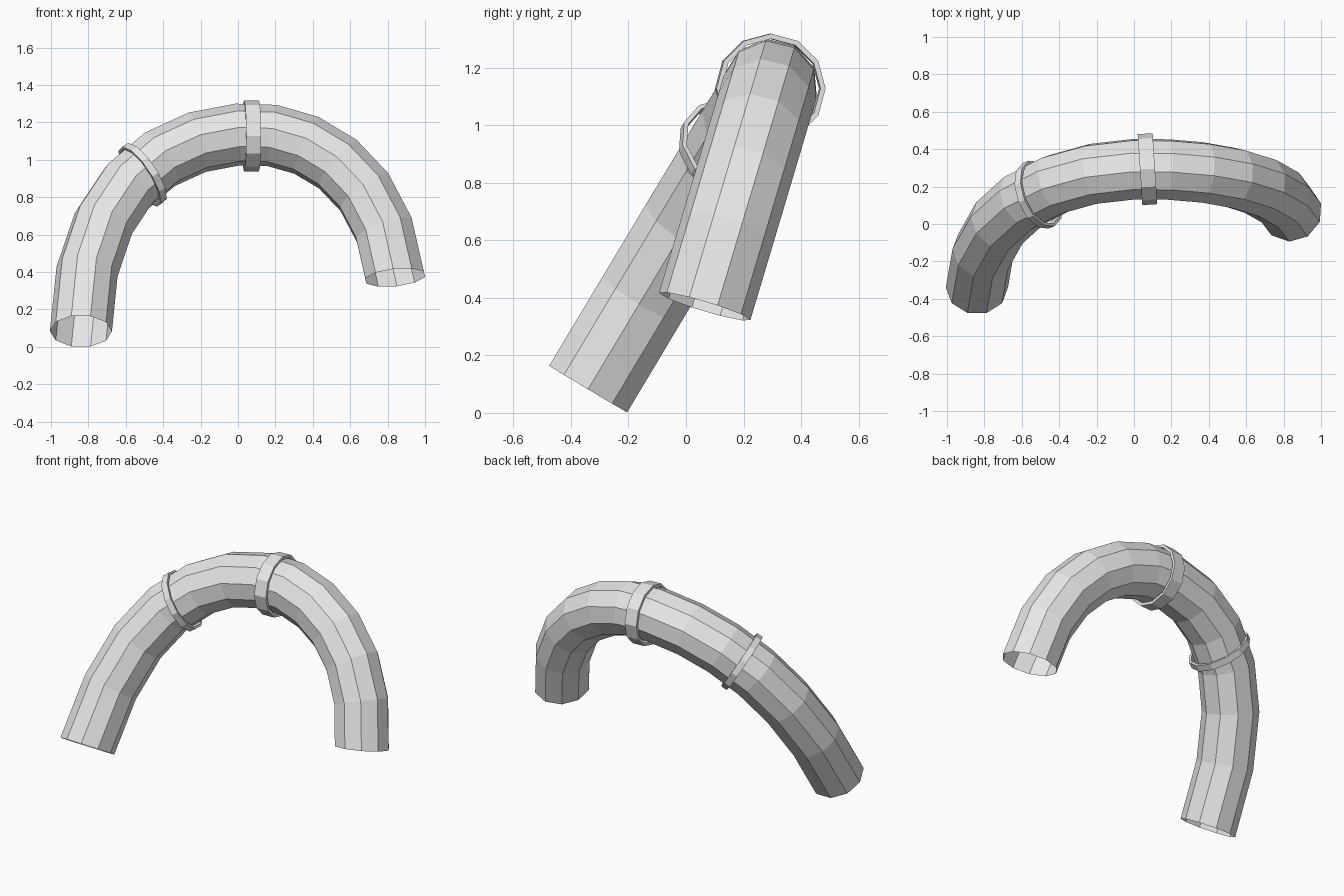
import bpy, bmesh, math
from mathutils import Vector
from mathutils.geometry import interpolate_bezier

cube = bpy.data.objects.get("Cube")
if cube:
    bpy.data.objects.remove(cube, do_unlink=True)

grey = bpy.data.materials.new("light grey")
grey.use_nodes = True
colour = (0.8, 0.8, 0.8, 1)
grey.diffuse_color = colour
grey.node_tree.nodes["Principled BSDF"].inputs["Base Color"].default_value = colour


def ring(bm, centre, side, up, radius, sides):
    """Add one polygon of vertices around a centre."""
    step = math.tau / sides
    return [bm.verts.new(centre + radius * (math.cos(i * step) * side + math.sin(i * step) * up))
            for i in range(sides)]


def bridge(bm, a, b):
    """Join two rings with quads."""
    n = len(a)
    for i in range(n):
        j = (i + 1) % n
        bm.faces.new((a[i], a[j], b[j], b[i]))


def finish(bm, name):
    bmesh.ops.recalc_face_normals(bm, faces=bm.faces)
    mesh = bpy.data.meshes.new(name)
    bm.to_mesh(mesh)
    bm.free()
    mesh.materials.append(grey)
    obj = bpy.data.objects.new(name, mesh)
    bpy.context.collection.objects.link(obj)
    return obj


def sweep(name, path, first, last, radius, sides):
    """Open tube along a path, carrying its frame without twist."""
    tangents = [first]
    tangents += [((c - b).normalized() + (b - a).normalized()).normalized()
                 for a, b, c in zip(path, path[1:], path[2:])]
    tangents.append(last)
    side = Vector((-1, 0, 0))
    previous, old = tangents[0], None
    bm = bmesh.new()
    for point, tangent in zip(path, tangents):
        side = previous.rotation_difference(tangent) @ side
        side = (side - tangent * side.dot(tangent)).normalized()
        new = ring(bm, point, side, tangent.cross(side), radius, sides)
        if old:
            bridge(bm, old, new)
        old, previous = new, tangent
    return finish(bm, name)


def band(name, centre, axis, outer, inner, width, sides=12):
    """Flat clamp with a rectangular section around the pipe."""
    centre, axis = Vector(centre), Vector(axis).normalized()
    side = axis.cross(Vector((0, 0, 1))).normalized()
    up = side.cross(axis)
    bm = bmesh.new()
    loops = [ring(bm, centre + axis * offset, side, up, r, sides)
             for r, offset in ((outer, -width / 2), (outer, width / 2),
                               (inner, width / 2), (inner, -width / 2))]
    for i in range(4):
        bridge(bm, loops[i], loops[(i + 1) % 4])
    return finish(bm, name)


# Pipe: two curved halves leaning in different planes, meeting at the crown
crown = Vector((0, 0.293, 1.135))
right_half = [Vector((-0.84, -0.34, 0.083)), Vector((-0.834, 0.08, 0.785)),
              Vector((-0.451, 0.272, 1.10)), crown]
left_half = [crown, Vector((0.361, 0.303, 1.17)),
             Vector((0.78, 0.234, 0.934)), Vector((0.84, 0.065, 0.37))]
path = interpolate_bezier(*right_half, 7) + interpolate_bezier(*left_half, 7)[1:]
sweep("pipe", path, (right_half[1] - right_half[0]).normalized(),
      (left_half[3] - left_half[2]).normalized(), 0.166, 10)

# Clamps: a wide one at the crown, a narrow one part way down
band("crown_band", (0.072, 0.293, 1.128), (1, 0.065, 0), 0.19, 0.172, 0.08)
band("narrow_band", (-0.51, 0.157, 0.92), (0.79, 0.31, 0.52), 0.188, 0.172, 0.04)
